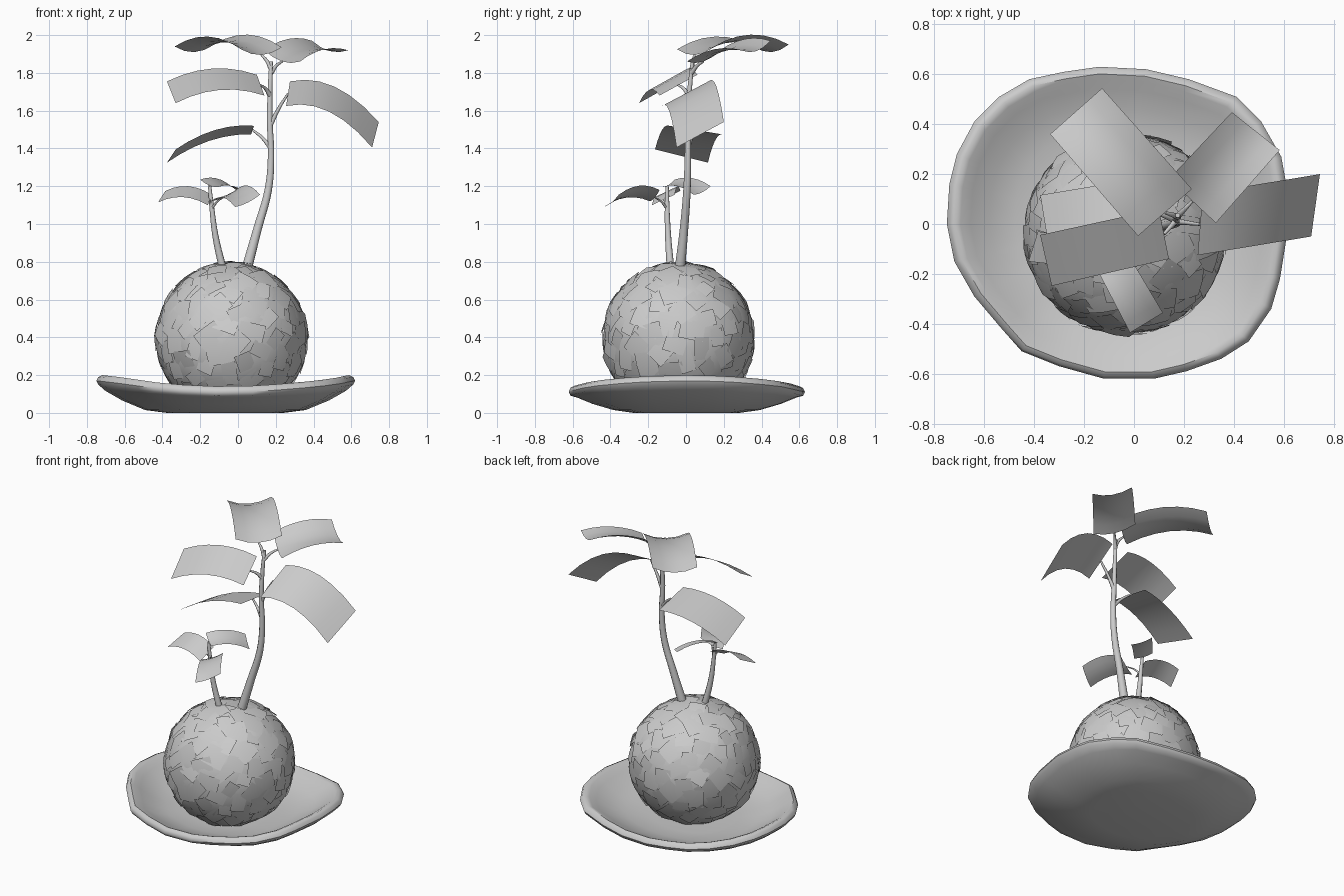
import bpy, bmesh, math, random
from mathutils import Vector

if "Cube" in bpy.data.objects:
    bpy.data.objects.remove(bpy.data.objects["Cube"])

random.seed(7)
GREY = bpy.data.materials.new("plain grey")
GREY.diffuse_color = (0.6, 0.6, 0.6, 1)
GREY.use_nodes = True
GREY.node_tree.nodes["Principled BSDF"].inputs["Base Color"].default_value = GREY.diffuse_color


def finish(name, bm, angle=None):
    mesh = bpy.data.meshes.new(name)
    bm.to_mesh(mesh)
    bm.free()
    ob = bpy.data.objects.new(name, mesh)
    bpy.context.collection.objects.link(ob)
    mesh.materials.append(GREY)
    if angle is not None:
        bpy.ops.object.select_all(action='DESELECT')
        ob.select_set(True)
        bpy.context.view_layer.objects.active = ob
        bpy.ops.object.shade_smooth_by_angle(angle=math.radians(angle))
    return ob


def stem(name, points, radii):
    """Tapered round stem along a smooth path."""
    cu = bpy.data.curves.new(name, 'CURVE')
    cu.dimensions = '3D'
    cu.bevel_depth = 1.0
    cu.bevel_resolution = 2
    cu.resolution_u = 5
    cu.use_fill_caps = True
    sp = cu.splines.new('BEZIER')
    sp.bezier_points.add(len(points) - 1)
    for bp, p, r in zip(sp.bezier_points, points, radii):
        bp.co, bp.radius = p, r
        bp.handle_left_type = bp.handle_right_type = 'AUTO'
    ob = bpy.data.objects.new(name, cu)
    bpy.context.collection.objects.link(ob)
    cu.materials.append(GREY)


def leaf(name, base_a, base_b, tip_a, tip_b, arch, crease, steps=6):
    """Rectangular sheet between four corners, arched lengthwise and creased along the midrib."""
    bm = bmesh.new()
    rows = []
    for i in range(steps + 1):
        t = i / steps
        a = Vector(base_a).lerp(Vector(tip_a), t)
        b = Vector(base_b).lerp(Vector(tip_b), t)
        lift = arch * 4 * t * (1 - t)
        row = []
        for j in range(5):
            s = j / 4
            p = a.lerp(b, s)
            p.z += lift - crease * (1 - (2 * s - 1) ** 2)
            row.append(bm.verts.new(p))
        rows.append(row)
    for r0, r1 in zip(rows, rows[1:]):
        for j in range(4):
            bm.faces.new((r0[j], r1[j], r1[j + 1], r0[j + 1]))
    bmesh.ops.recalc_face_normals(bm, faces=bm.faces)
    finish(name, bm, 60)


# Dish: hand-shaped outline swept through a bowl section, rim raised at the x ends
outline = [(.69, 0), (.68, .16), (.66, .27), (.58, .41), (.48, .51), (.29, .58), (.12, .62),
           (-.07, .63), (-.21, .61), (-.35, .58), (-.47, .51), (-.57, .41), (-.64, .28),
           (-.67, .16), (-.68, 0), (-.65, -.15), (-.57, -.29), (-.46, -.42), (-.38, -.51),
           (-.23, -.57), (-.05, -.62), (.15, -.62), (.28, -.59), (.42, -.54), (.53, -.47),
           (.62, -.34), (.655, -.22)]
# (fraction of outline, height, share of the rim's rise)
section = [(.45, 0, 0), (.62, .015, 0), (.80, .06, .3), (.93, .105, .6), (.985, .13, 1),
           (1, .15, 1), (.985, .17, 1), (.955, .18, 1), (.92, .17, 1), (.86, .145, .8),
           (.75, .10, .4), (.6, .065, .1), (.4, .05, 0)]
bm = bmesh.new()
rings = []
for f, z, k in section:
    ring = []
    for x, y in outline:
        rise = .03 * math.cos(2 * math.atan2(y, x)) - .01
        ring.append(bm.verts.new((x * f - .07, y * f, max(0, z + k * rise))))
    rings.append(ring)
n = len(outline)
for lo, hi in zip(rings, rings[1:]):
    for i in range(n):
        j = (i + 1) % n
        bm.faces.new((lo[i], lo[j], hi[j], hi[i]))
bm.faces.new(rings[0][::-1])
bm.faces.new(rings[-1])
bmesh.ops.recalc_face_normals(bm, faces=bm.faces)
finish("dish", bm, 50)

# Moss ball: round core
centre = Vector((-.035, -.04, .395))
bm = bmesh.new()
bmesh.ops.create_icosphere(bm, subdivisions=3, radius=.402)
for v in bm.verts:
    v.co += centre
    v.co.z = max(v.co.z, .03)
finish("moss_ball", bm, 40)

# Moss flakes: overlapping square patches hugging the ball, each slightly tilted
bm = bmesh.new()
count = 150
for i in range(count):
    z = 1 - 1.75 * (i + .5) / count
    a = i * math.pi * (3 - math.sqrt(5))
    r = math.sqrt(1 - z * z)
    nrm = Vector((r * math.cos(a), r * math.sin(a), z))
    east = nrm.orthogonal().normalized()
    north = nrm.cross(east)
    spin = random.uniform(0, math.pi)
    u = east * math.cos(spin) + north * math.sin(spin)
    w = nrm.cross(u)
    su, sw = random.uniform(.035, .07), random.uniform(.035, .07)
    tilt_u, tilt_w = random.uniform(-.006, .006), random.uniform(-.006, .006)
    grid = []
    for p in (-1, 0, 1):
        for q in (-1, 0, 1):
            d = (nrm * .4 + u * su * p + w * sw * q).normalized()
            grid.append(bm.verts.new(centre + d * (.404 + tilt_u * p + tilt_w * q)))
    for p in (0, 1):
        for q in (0, 1):
            k = 3 * p + q
            bm.faces.new((grid[k], grid[k + 3], grid[k + 4], grid[k + 1]))
finish("moss_flakes", bm, 40)

# Main and side stems
stem("main_stem", [(.04, -.035, .74), (.105, -.01, .98), (.16, .005, 1.18), (.175, .01, 1.36),
                   (.168, .01, 1.55), (.17, .02, 1.72), (.175, .035, 1.86)],
     [.03, .024, .021, .018, .016, .013, .01])
stem("side_stem", [(-.075, -.08, .74), (-.12, -.095, .94), (-.14, -.1, 1.1), (-.15, -.1, 1.2)],
     [.022, .017, .013, .009])

# Leaves: base corners, tip corners, arch, crease, twig start
leaves = {
    "top_left_leaf": ((.016, -.048, 1.925), (.232, .14, 1.935), (-.336, .36, 1.94),
                      (-.128, .544, 1.95), .06, .035, (.175, .03, 1.82)),
    "top_right_leaf": ((.328, .004, 1.86), (.14, .18, 1.92), (.584, .296, 1.92),
                       (.392, .448, 1.97), .035, .03, (.175, .03, 1.8)),
    "right_leaf": ((.275, .122, 1.755), (.255, -.125, 1.625), (.745, .2, 1.54),
                   (.71, -.05, 1.405), .08, 0, (.17, .01, 1.52)),
    "upper_left_leaf": ((.1, .06, 1.79), (.14, -.14, 1.68), (-.376, -.044, 1.755),
                        (-.33, -.248, 1.64), .05, 0, (.17, .015, 1.68)),
    "middle_left_leaf": ((.07, .19, 1.475), (.085, -.09, 1.52), (-.376, .116, 1.325),
                         (-.33, -.164, 1.395), .04, 0, (.175, .01, 1.4)),
    "small_front_leaf": ((-.144, -.19, 1.12), (-.012, -.14, 1.18), (-.016, -.436, 1.09),
                         (.116, -.356, 1.155), .035, .01, (-.14, -.1, 1.08)),
    "small_left_leaf": ((-.16, -.18, 1.10), (-.14, -.06, 1.155), (-.423, -.15, 1.115),
                        (-.385, -.03, 1.175), .035, 0, (-.14, -.1, 1.08)),
    "small_back_leaf": ((-.2, -.06, 1.235), (-.11, -.13, 1.195), (-.035, .13, 1.2),
                        (.06, .04, 1.155), .025, .01, (-.145, -.1, 1.15)),
}
for name, (ba, bb, ta, tb, arch, crease, start) in leaves.items():
    leaf(name, ba, bb, ta, tb, arch, crease)
    # Twig joining the stem to the middle of the leaf's base
    end = (Vector(ba) + Vector(bb)) / 2 - Vector((0, 0, crease))
    start = Vector(start)
    bend = start.lerp(end, .5) + Vector((0, 0, .01))
    k = .6 if name.startswith("small") else 1
    stem(name.replace("leaf", "twig"), [start, bend, end], [.013 * k, .009 * k, .006 * k])
